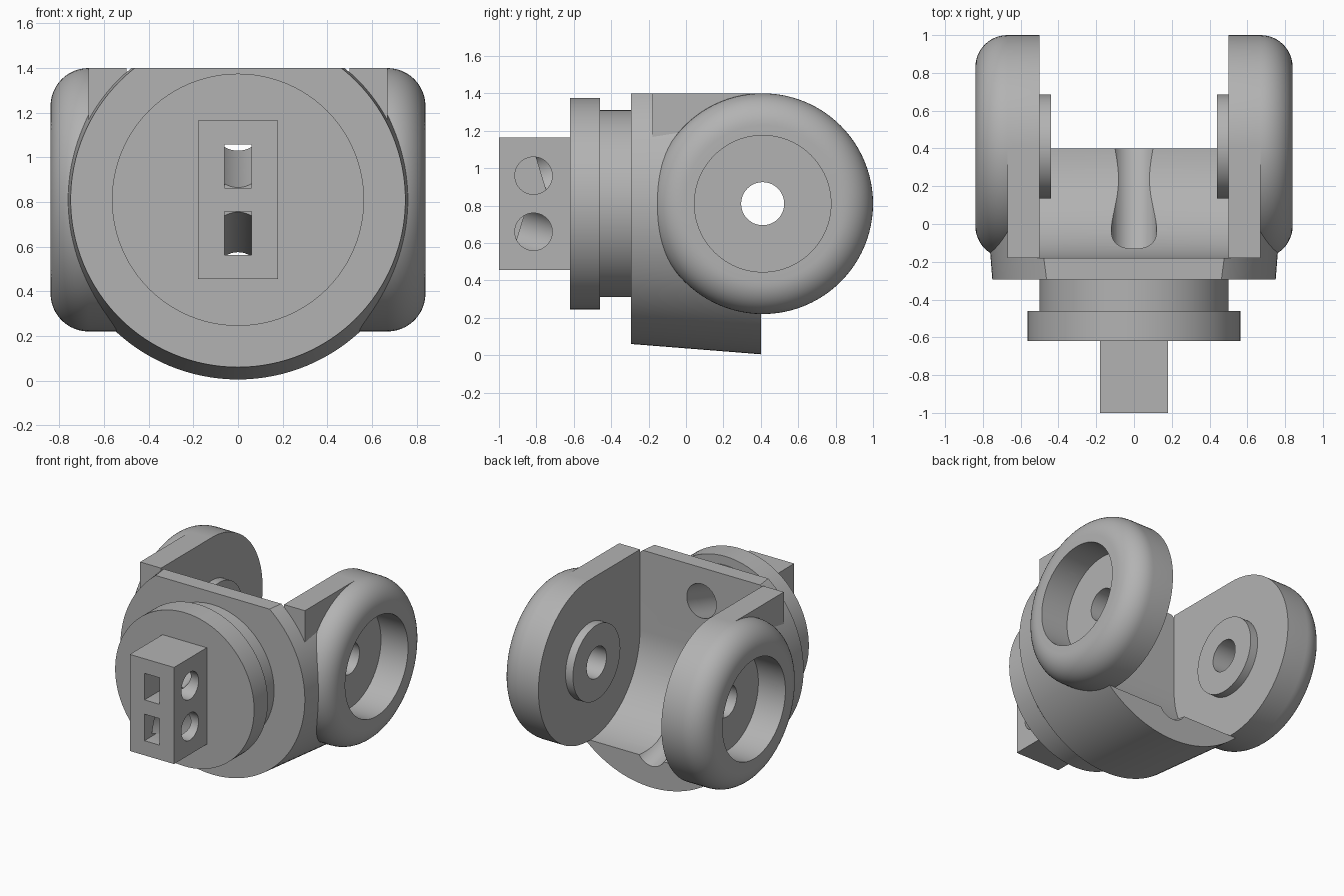
import bpy, bmesh, math
from mathutils import Matrix, Vector

old = bpy.data.objects.get("Cube")
if old:
    bpy.data.objects.remove(old)

AXIS_Z = 0.81      # height of both main axes
PIVOT_Y = 0.41     # position of the cross axis
INNER = 0.5        # inner face of the fork arms
TOP = 1.4

grey = bpy.data.materials.new("plain grey")
grey.use_nodes = True
colour = (0.45, 0.45, 0.45, 1)
grey.diffuse_color = colour
grey.node_tree.nodes["Principled BSDF"].inputs["Base Color"].default_value = colour


def finish(bm, name):
    bmesh.ops.recalc_face_normals(bm, faces=bm.faces)
    mesh = bpy.data.meshes.new(name)
    bm.to_mesh(mesh)
    bm.free()
    obj = bpy.data.objects.new(name, mesh)
    bpy.context.scene.collection.objects.link(obj)
    mesh.materials.append(grey)
    return obj


def rod(name, start, end, r1, r2=None, sides=96):
    """Cylinder or cone between two points."""
    a, b = Vector(start), Vector(end)
    turn = (b - a).to_track_quat('Z', 'Y').to_matrix().to_4x4()
    bm = bmesh.new()
    bmesh.ops.create_cone(bm, cap_ends=True, segments=sides, radius1=r1,
                          radius2=r1 if r2 is None else r2, depth=(b - a).length,
                          matrix=Matrix.Translation((a + b) / 2) @ turn)
    return finish(bm, name)


def box(name, low, high):
    a, b = Vector(low), Vector(high)
    bm = bmesh.new()
    bmesh.ops.create_cube(bm, size=1, matrix=Matrix.Translation((a + b) / 2)
                          @ Matrix.Diagonal((b - a).to_4d()))
    return finish(bm, name)


def extrude_x(name, outline, half):
    """Side outline (y, z) extruded across x."""
    bm = bmesh.new()
    face = bm.faces.new([bm.verts.new((-half, y, z)) for y, z in outline])
    new = bmesh.ops.extrude_face_region(bm, geom=[face])["geom"]
    bmesh.ops.translate(bm, vec=(2 * half, 0, 0),
                        verts=[v for v in new if isinstance(v, bmesh.types.BMVert)])
    return finish(bm, name)


def lathe_x(name, profile, side, sides=96):
    """Closed (x, radius) profile spun about the cross axis."""
    bm = bmesh.new()
    rings = []
    for i in range(sides):
        t = math.tau * i / sides
        rings.append([bm.verts.new((side * x, PIVOT_Y + r * math.sin(t), AXIS_Z + r * math.cos(t)))
                      for x, r in profile])
    n = len(profile)
    for i in range(sides):
        p, q = rings[i], rings[(i + 1) % sides]
        for j in range(n):
            k = (j + 1) % n
            bm.faces.new((p[j], p[k], q[k], q[j]))
    return finish(bm, name)


def cut(obj, cutters):
    for c in cutters:
        mod = obj.modifiers.new("cut", 'BOOLEAN')
        mod.operation, mod.solver, mod.object = 'DIFFERENCE', 'EXACT', c
    bpy.context.view_layer.update()
    done = bpy.data.meshes.new_from_object(
        obj.evaluated_get(bpy.context.evaluated_depsgraph_get()))
    obj.modifiers.clear()
    obj.data = done


# Cutters: clevis gap, top trim, hub recesses and bore
arc = [(PIVOT_Y - 0.59 * math.cos(math.pi / 2 * i / 24),
        AXIS_Z - 0.59 * math.sin(math.pi / 2 * i / 24)) for i in range(25)]
gap = extrude_x("gap_cutter", arc + [(1.2, AXIS_Z - 0.59), (1.2, 1.7), (PIVOT_Y - 0.59, 1.7)], INNER)
trim = box("trim_cutter", (-1, -1, TOP), (1, 1, 2))
bore = rod("bore_cutter", (-1, PIVOT_Y, AXIS_Z), (1, PIVOT_Y, AXIS_Z), 0.115)
recesses = [rod("recess_cutter", (s * 0.62, PIVOT_Y, AXIS_Z), (s, PIVOT_Y, AXIS_Z), 0.365)
            for s in (-1, 1)]

# Cutters: cable passages running from the plug into the gap, slots and side holes
tubes, plug_cuts = [], []
for s, y0 in ((1, -0.775), (-1, -0.885)):
    mid = AXIS_Z + s * 0.15
    line = lambda y: (0, y, mid + s * 0.305 * (y + 0.82))
    tubes.append(rod("passage_cutter", line(y0), line(0.7 if s < 0 else 0.0), 0.12, sides=48))
    plug_cuts.append(box("slot_cutter", (-0.06, -1.1, mid - 0.0975), (0.06, -0.72, mid + 0.0975)))
    plug_cuts.append(rod("side_hole_cutter", (-0.06, -0.815, mid), (0.3, -0.815, mid), 0.1, sides=48))

# Main body, neck, flange and plug
body = rod("main_body", (0, -0.295, AXIS_Z), (0, 0.4, AXIS_Z), 0.75, 0.805, 128)
cut(body, [trim, gap, bore] + recesses + tubes)
neck = rod("neck", (0, -0.47, AXIS_Z), (0, -0.29, AXIS_Z), 0.5)
flange = rod("flange", (0, -0.62, AXIS_Z), (0, -0.46, AXIS_Z), 0.565)
for part in (neck, flange):
    cut(part, tubes)
plug = box("plug", (-0.18, -1, 0.455), (0.18, -0.615, 1.165))
cut(plug, tubes + plug_cuts)
parts = [body, neck, flange, plug]

# Fork arms with round hubs and inner bosses
rim = [(0.67 + 0.17 * math.sin(math.pi / 2 * i / 12),
        0.42 + 0.17 * math.cos(math.pi / 2 * i / 12)) for i in range(13)]
hub = [(INNER, 0.115), (INNER, 0.59)] + rim + [(0.84, 0.365), (0.62, 0.365), (0.62, 0.115)]
boss = [(0.44, 0.115), (0.44, 0.275), (INNER, 0.275), (INNER, 0.115)]
for s, side in ((1, "left"), (-1, "right")):
    parts.append(lathe_x(side + "_hub", hub, s))
    parts.append(lathe_x(side + "_boss", boss, s))
    xs = sorted((s * INNER, s * 0.67))
    arm = box(side + "_arm", (xs[0], -0.18, AXIS_Z), (xs[1], PIVOT_Y, TOP))
    cut(arm, [bore] + recesses)
    parts.append(arm)

# Remove helpers and shade
for c in [gap, trim, bore] + recesses + tubes + plug_cuts:
    bpy.data.objects.remove(c)
for obj in bpy.context.selected_objects:
    obj.select_set(False)
for obj in parts:
    obj.select_set(True)
bpy.context.view_layer.objects.active = body
bpy.ops.object.shade_smooth_by_angle(angle=math.radians(30))
